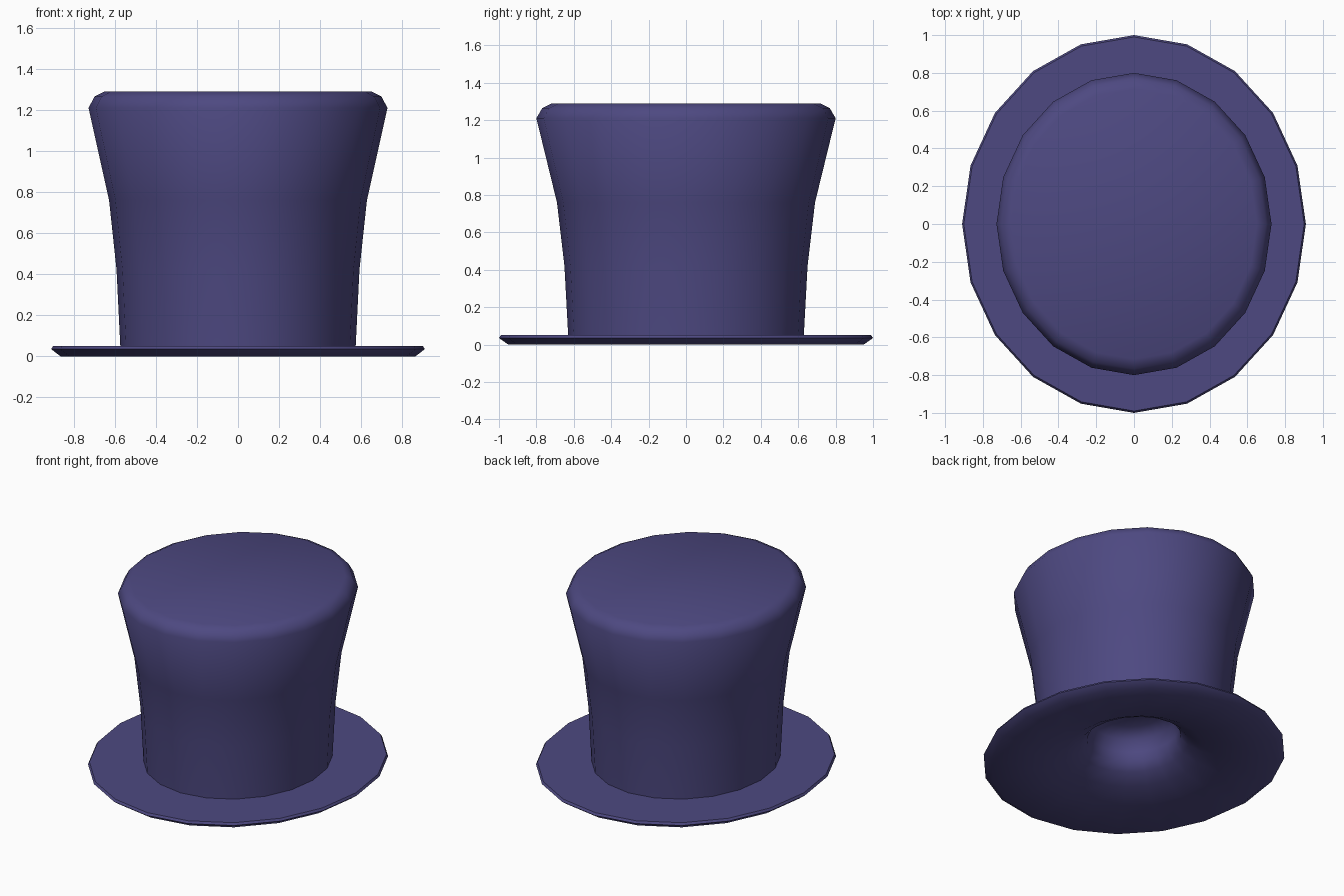
import bpy, bmesh, math

if "Cube" in bpy.data.objects:
    bpy.data.objects.remove(bpy.data.objects["Cube"])

SIDES = 20
X_SCALE = 0.91   # the hat is slightly oval

felt = bpy.data.materials.new("purple_felt")
felt.diffuse_color = (0.075, 0.066, 0.22, 1)
felt.use_nodes = True
felt.node_tree.nodes["Principled BSDF"].inputs["Base Color"].default_value = felt.diffuse_color


def lathe(name, profile, cap_first=False, cap_last=False):
    """Spin a (radius, z) profile into an oval, smooth-shaded surface."""
    bm = bmesh.new()
    rings = []
    for r, z in profile:
        ring = []
        for i in range(SIDES):
            a = 2 * math.pi * i / SIDES
            ring.append(bm.verts.new((r * X_SCALE * math.cos(a), r * math.sin(a), z)))
        rings.append(ring)
    for low, high in zip(rings, rings[1:]):
        for i in range(SIDES):
            j = (i + 1) % SIDES
            bm.faces.new((low[i], low[j], high[j], high[i]))
    if cap_first:
        bm.faces.new(rings[0][::-1])
    if cap_last:
        bm.faces.new(rings[-1])
    mesh = bpy.data.meshes.new(name)
    bm.to_mesh(mesh)
    bm.free()
    mesh.materials.append(felt)
    obj = bpy.data.objects.new(name, mesh)
    bpy.context.collection.objects.link(obj)
    bpy.ops.object.select_all(action='DESELECT')
    obj.select_set(True)
    bpy.context.view_layer.objects.active = obj
    bpy.ops.object.shade_smooth_by_angle(angle=math.radians(50))
    return obj


# Flared crown with a rounded top edge
lathe("crown", [(0.63, 0.05), (0.65, 0.42), (0.69, 0.76), (0.80, 1.21),
                (0.768, 1.265), (0.715, 1.29)], cap_last=True)

# Brim with its underside rising into a shallow hollow
lathe("brim", [(0.20, 0.36), (0.28, 0.31), (0.30, 0.23), (0.31, 0.17),
               (0.36, 0.12), (0.46, 0.07), (0.63, 0.03), (0.95, 0.0),
               (1.0, 0.035), (0.99, 0.05), (0.63, 0.05)], cap_first=True)
